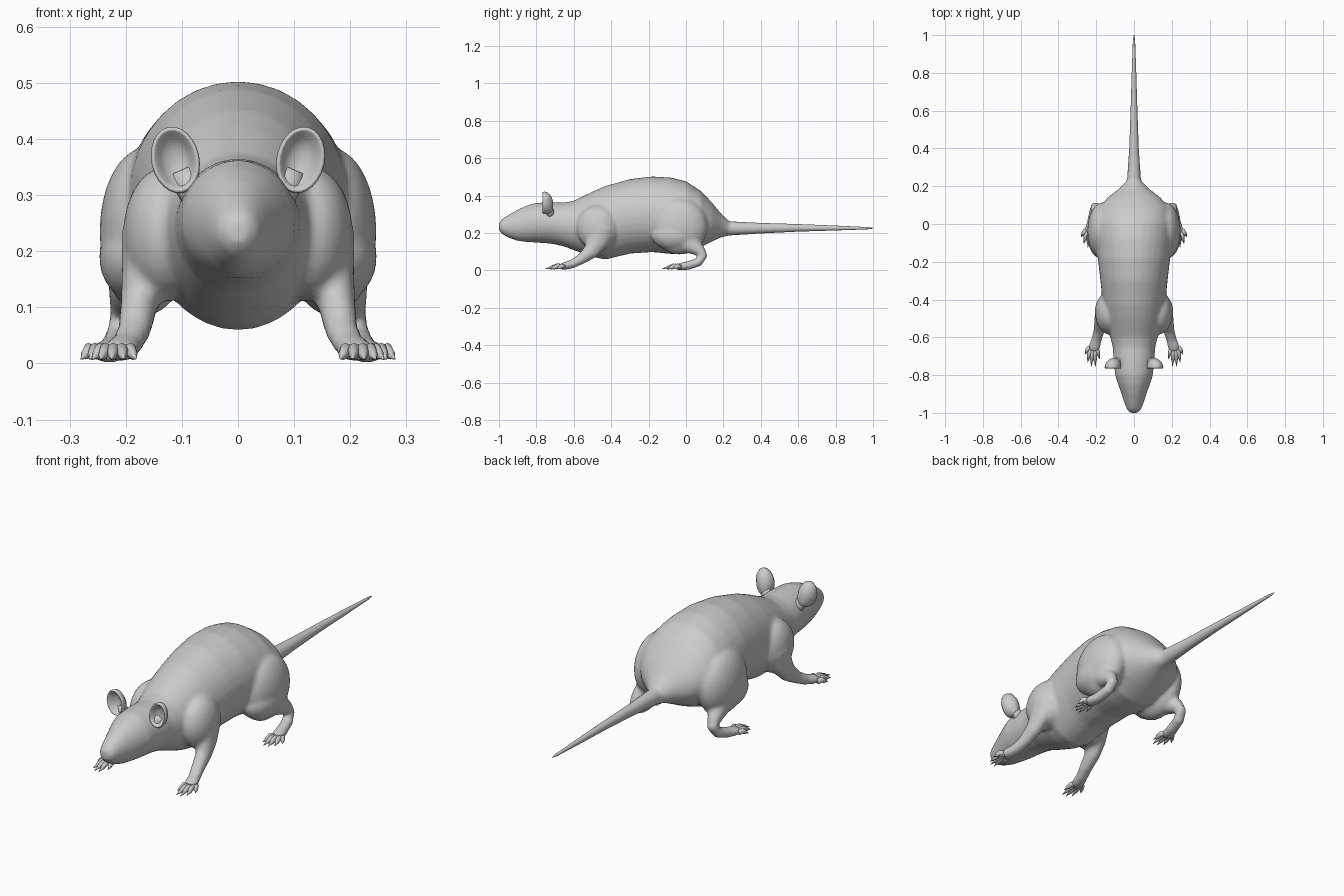
import bpy, bmesh, math
from mathutils import Vector, Matrix

X = Vector((1, 0, 0))


def loft(bm, rings, axis=None, n=16):
    """Closed tube through rings of (x, y, z, half width, half height)."""
    pts = [Vector(r[:3]) for r in rings]
    loops = []
    for i, r in enumerate(rings):
        t = axis or (pts[min(i + 1, len(pts) - 1)] - pts[max(i - 1, 0)]).normalized()
        side = (X - t * X.dot(t)).normalized()
        up = side.cross(t)
        ring = []
        for k in range(n):
            a = 2 * math.pi * k / n
            ring.append(bm.verts.new(pts[i] + side * math.cos(a) * r[3] + up * math.sin(a) * r[4]))
        loops.append(ring)
    for a, b in zip(loops, loops[1:]):
        for k in range(n):
            j = (k + 1) % n
            bm.faces.new((a[k], a[j], b[j], b[k]))
    bm.faces.new(loops[0])
    bm.faces.new(loops[-1])


def ellipsoid(bm, centre, radii):
    m = Matrix.Translation(centre) @ Matrix.Diagonal((*radii, 1))
    bmesh.ops.create_uvsphere(bm, u_segments=24, v_segments=16, radius=1, matrix=m)


def finish(bm, name, mirror=True):
    bmesh.ops.recalc_face_normals(bm, faces=bm.faces[:])
    me = bpy.data.meshes.new(name)
    bm.to_mesh(me)
    bm.free()
    me.shade_smooth()
    ob = bpy.data.objects.new(name, me)
    bpy.context.collection.objects.link(ob)
    if mirror:
        m = ob.modifiers.new("Mirror", 'MIRROR')
        m.use_mirror_merge = False
    return ob


# Head and trunk: y, top, bottom, half width
PROFILE = [(-1.0, .255, .215, .018), (-.985, .275, .195, .036), (-.95, .297, .175, .05),
           (-.9, .325, .158, .066), (-.85, .348, .152, .084), (-.8, .362, .149, .1),
           (-.72, .365, .143, .108), (-.65, .363, .128, .113), (-.6, .373, .108, .125),
           (-.5, .422, .072, .152), (-.43, .452, .058, .165), (-.3, .489, .09, .178),
           (-.18, .503, .098, .192), (-.08, .497, .088, .2), (0, .477, .09, .203),
           (.08, .425, .125, .19), (.14, .362, .155, .14), (.19, .302, .178, .075),
           (.23, .264, .186, .038), (.27, .258, .19, .033)]
torso = bmesh.new()
loft(torso, [(0, y, (t + b) / 2, w, (t - b) / 2) for y, t, b, w in PROFILE], Vector((0, 1, 0)), 32)

# Haunches and shoulders
ellipsoid(torso, (.165, -.035, .235), (.082, .15, .15))
ellipsoid(torso, (.17, -.06, .19), (.078, .125, .085))
ellipsoid(torso, (.13, -.47, .23), (.075, .115, .12))

# Hind legs down to the sole
loft(torso, [(.175, -.03, .18, .055, .07), (.19, .03, .135, .042, .05), (.2, .075, .105, .03, .032),
             (.204, .092, .08, .025, .026), (.212, .068, .045, .026, .024),
             (.222, .01, .026, .027, .024), (.232, -.035, .02, .032, .02), (.234, -.055, .018, .024, .014)])
# Front legs down to the sole
loft(torso, [(.15, -.46, .22, .06, .085), (.168, -.475, .15, .04, .058), (.177, -.51, .1, .033, .042),
             (.185, -.565, .058, .03, .028), (.198, -.61, .034, .028, .024),
             (.21, -.65, .024, .032, .021), (.215, -.675, .02, .026, .015)])
body = finish(torso, "body_and_legs")
# Blend the volumes into one skin
rm = body.modifiers.new("Blend", 'REMESH')
rm.mode = 'VOXEL'
rm.voxel_size = .009
rm.use_smooth_shade = True
sm = body.modifiers.new("Smooth", 'SMOOTH')
sm.factor = .5
sm.iterations = 6

# Tail
bm = bmesh.new()
loft(bm, [(0, .2, .225, .04, .042), (0, .24, .225, .036, .037), (0, .4, .226, .025, .028),
          (0, .6, .228, .018, .02), (0, .8, .227, .012, .013), (0, .97, .226, .006, .006),
          (0, 1.0, .226, .002, .002)], Vector((0, 1, 0)))
finish(bm, "tail", False)


# Toes with pointed claws
def toes(name, base, tips):
    bm = bmesh.new()
    for tx, ty in tips:
        b, t = Vector(base), Vector((tx, ty, .008))
        start = b + Vector(((tx - b.x) * .5, .015, 0))
        rings = []
        for f, lift, r in ((0, 0, .012), (.4, .01, .013), (.68, .004, .01), (.74, .003, .007), (1, 0, .001)):
            p = start.lerp(t, f)
            rings.append((p.x, p.y, p.z + lift, r * .85, r))
        loft(bm, rings, n=8)
    finish(bm, name)


toes("hind_toes", (.233, -.045, .018),
     [(.2, -.1), (.222, -.128), (.244, -.125), (.265, -.105), (.28, -.068)])
toes("front_toes", (.214, -.665, .018),
     [(.182, -.715), (.204, -.755), (.226, -.755), (.246, -.735), (.26, -.69)])

# Cupped ears, leaning outwards
bm = bmesh.new()
loft(bm, [(.108, -.71, .345, .01, .022), (.109, -.72, .352, .027, .044), (.11, -.738, .36, .039, .058),
          (.111, -.757, .363, .043, .06), (.111, -.766, .363, .04, .057), (.111, -.763, .363, .035, .052),
          (.11, -.745, .36, .028, .044), (.109, -.732, .355, .014, .024)], Vector((0, 1, 0)), 24)
bmesh.ops.rotate(bm, verts=bm.verts[:], cent=(.11, -.74, .36), matrix=Matrix.Rotation(math.radians(12), 3, 'Y'))
loft(bm, [(.07, -.725, .29, .028, .028), (.09, -.73, .322, .026, .022), (.1, -.73, .345, .018, .012)])
finish(bm, "ear")
